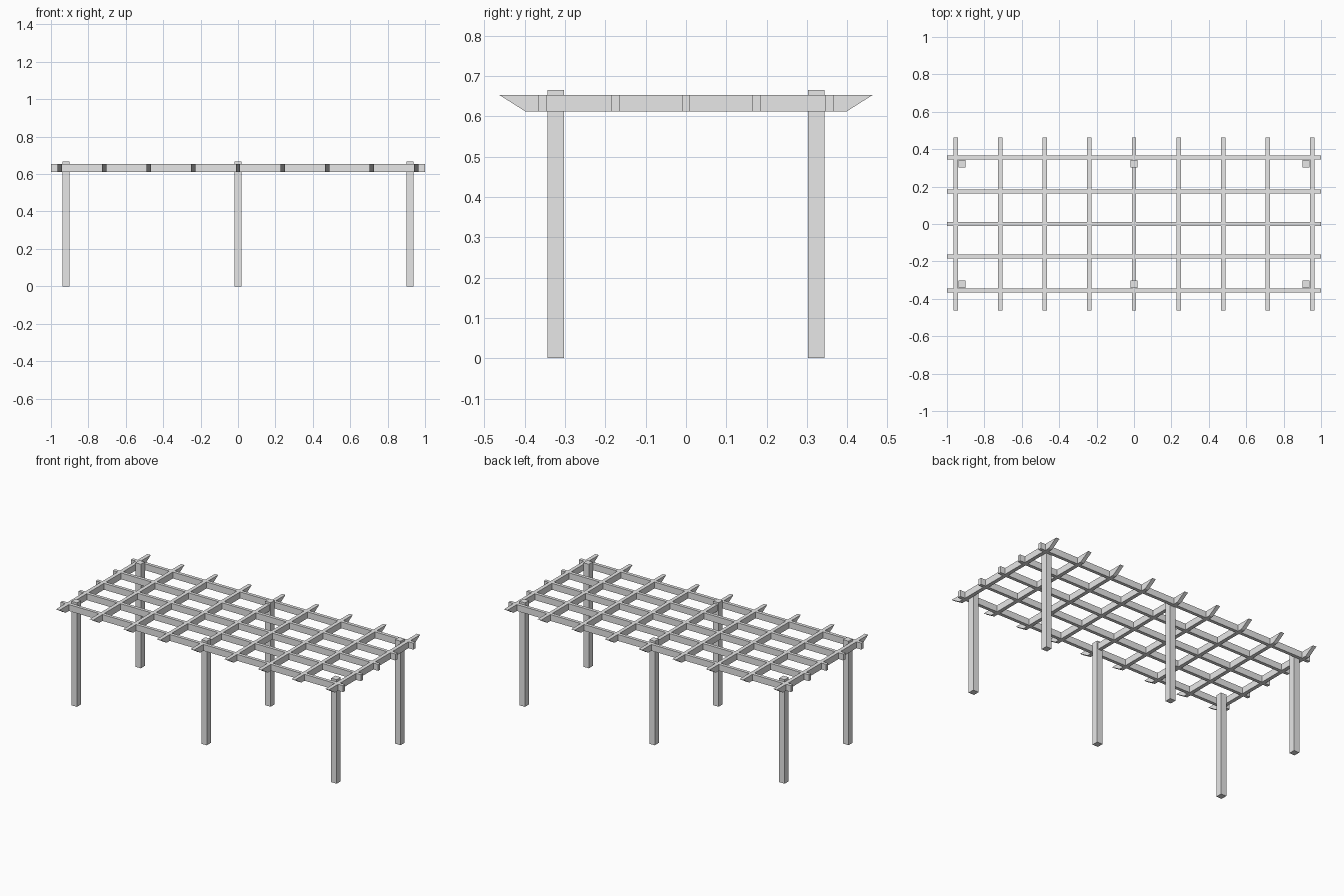
import bpy

cube = bpy.data.objects.get("Cube")
if cube:
    bpy.data.objects.remove(cube, do_unlink=True)

# Single plain grey finish
GREY = (0.8, 0.8, 0.8, 1.0)
grey = bpy.data.materials.new("plain_grey")
grey.use_nodes = True
grey.diffuse_color = GREY
grey.node_tree.nodes["Principled BSDF"].inputs["Base Color"].default_value = GREY

POST_TOP = 0.666
BEAM_LOW, BEAM_HIGH = 0.612, 0.653


def extrude_x(name, profile, x, width):
    """Extrude a closed (y, z) profile along x, centred on x."""
    n = len(profile)
    verts = [(x + s * width / 2, y, z) for s in (-1, 1) for y, z in profile]
    faces = [list(range(n))[::-1], list(range(n, 2 * n))]
    faces += [(i, (i + 1) % n, n + (i + 1) % n, n + i) for i in range(n)]
    mesh = bpy.data.meshes.new(name)
    mesh.from_pydata(verts, [], faces)
    mesh.materials.append(grey)
    obj = bpy.data.objects.new(name, mesh)
    bpy.context.collection.objects.link(obj)
    return obj


def rectangle(y, depth, low, high):
    a, b = y - depth / 2, y + depth / 2
    return [(a, low), (b, low), (b, high), (a, high)]


# Six square posts in two rows
for row, y in (("front", -0.323), ("back", 0.323)):
    for place, x in (("right", -0.92), ("middle", 0), ("left", 0.92)):
        extrude_x(f"{row}_{place}_post", rectangle(y, 0.041, 0, POST_TOP), x, 0.039)

# Long rails running the full length
for i, y in enumerate((-0.356, -0.174, 0, 0.174, 0.356)):
    extrude_x(f"long_rail_{i + 1}", rectangle(y, 0.021, BEAM_LOW, BEAM_HIGH), 0, 2)

# Cross rafters with slanted tail ends
rafter = [(-0.398, BEAM_LOW), (0.398, BEAM_LOW), (0.463, BEAM_HIGH), (-0.463, BEAM_HIGH)]
for i in range(9):
    extrude_x(f"cross_rafter_{i + 1}", rafter, (i - 4) * 0.2385, 0.024)
